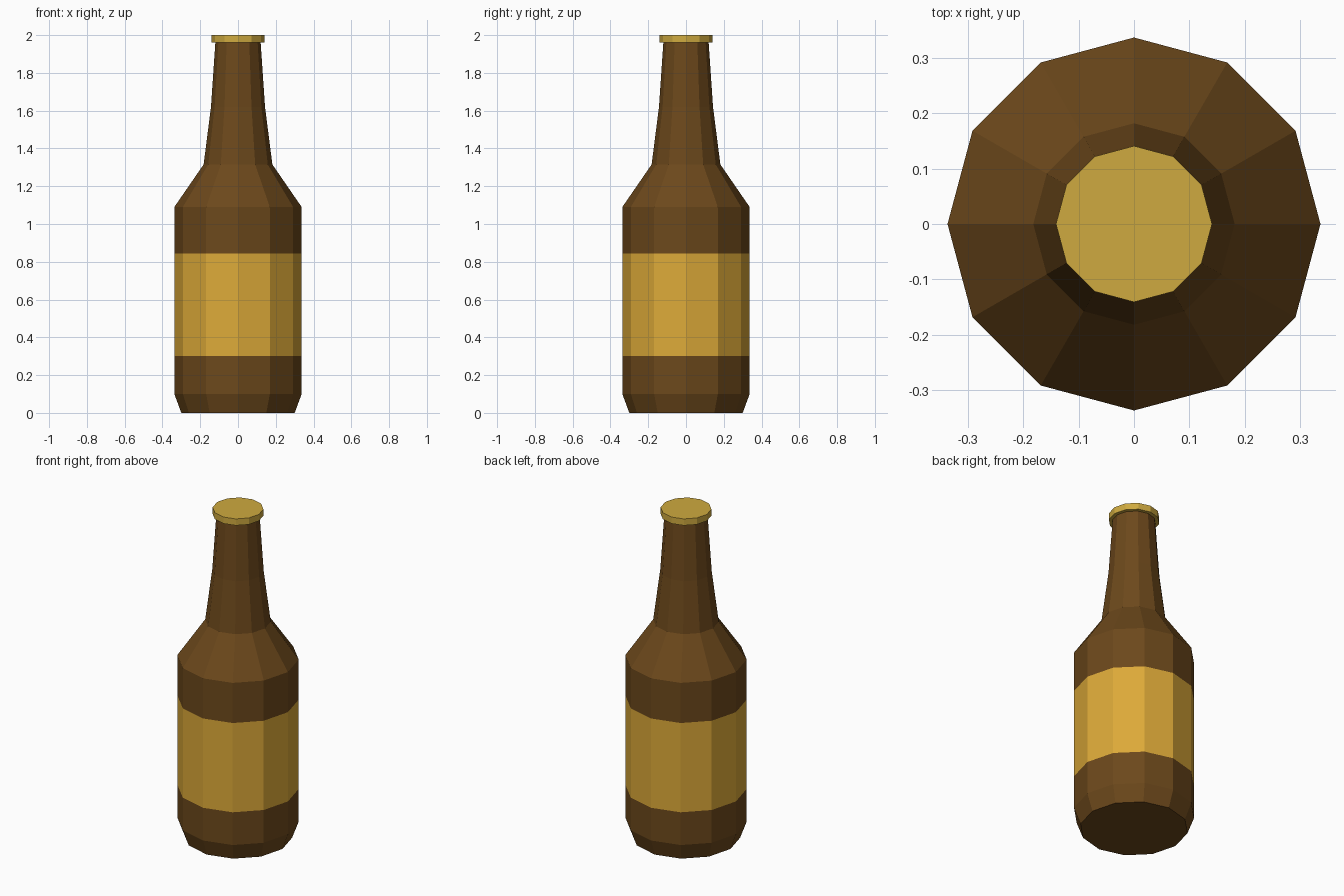
import bpy, bmesh
from math import cos, sin, tau

if "Cube" in bpy.data.objects:
    bpy.data.objects.remove(bpy.data.objects["Cube"])

SIDES = 12


def material(name, color):
    mat = bpy.data.materials.new(name)
    mat.diffuse_color = (*color, 1)
    mat.use_nodes = True
    mat.node_tree.nodes["Principled BSDF"].inputs["Base Color"].default_value = mat.diffuse_color
    return mat


def lathe(name, profile, mat, bottom=False, top=False):
    """Spin (radius, z) points into a flat-faced 12-sided shell."""
    bm = bmesh.new()
    rings = [[bm.verts.new((r * cos(tau * i / SIDES), r * sin(tau * i / SIDES), z))
              for i in range(SIDES)] for r, z in profile]
    for low, high in zip(rings, rings[1:]):
        for i in range(SIDES):
            j = (i + 1) % SIDES
            bm.faces.new((low[i], low[j], high[j], high[i]))
    if bottom:
        bm.faces.new(rings[0][::-1])
    if top:
        bm.faces.new(rings[-1])
    mesh = bpy.data.meshes.new(name)
    bm.to_mesh(mesh)
    bm.free()
    mesh.materials.append(mat)
    obj = bpy.data.objects.new(name, mesh)
    bpy.context.collection.objects.link(obj)
    return obj


glass = material("brown_glass", (0.15, 0.065, 0.011))
paper = material("label_paper", (0.72, 0.40, 0.04))
metal = material("cap_metal", (0.62, 0.40, 0.05))

R = 0.337

# Bevelled base of the bottle
lathe("bottle_base", [(0.30, 0), (R, 0.10), (R, 0.30)], glass, bottom=True)

# Label band, flush with the glass
lathe("label", [(R, 0.30), (R, 0.845)], paper)

# Shoulder and tapering neck
lathe("shoulder_and_neck",
      [(R, 0.845), (R, 1.09), (0.182, 1.315), (0.143, 1.62), (0.12, 1.96)], glass)

# Cap with an underside lip around the neck
lathe("bottle_cap", [(0.12, 1.96), (0.141, 1.96), (0.141, 2.0)], metal, top=True)
